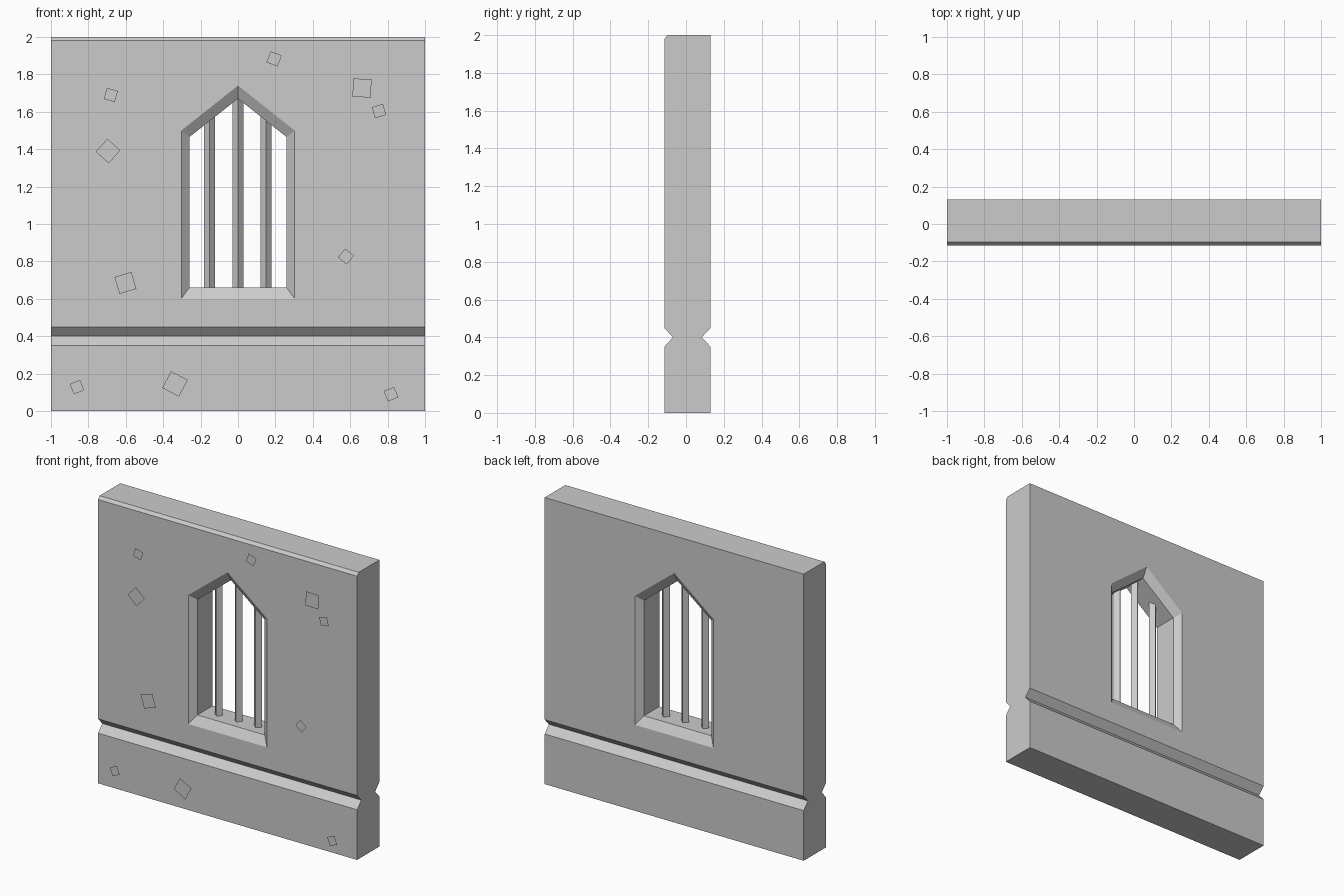
import bpy
import bmesh
import math

if "Cube" in bpy.data.objects:
    bpy.data.objects.remove(bpy.data.objects["Cube"])

FRONT, BACK = -0.115, 0.13
MID = (FRONT + BACK) / 2


def make_object(name, bm):
    bmesh.ops.recalc_face_normals(bm, faces=bm.faces)
    mesh = bpy.data.meshes.new(name)
    bm.to_mesh(mesh)
    bm.free()
    obj = bpy.data.objects.new(name, mesh)
    bpy.context.collection.objects.link(obj)
    return obj


def loft(name, rings):
    """Closed solid through a list of rings with equal point counts."""
    bm = bmesh.new()
    loops = [[bm.verts.new(p) for p in ring] for ring in rings]
    n = len(loops[0])
    for a, b in zip(loops, loops[1:]):
        for i in range(n):
            j = (i + 1) % n
            bm.faces.new((a[i], a[j], b[j], b[i]))
    bm.faces.new(loops[0])
    bm.faces.new(loops[-1])
    return make_object(name, bm)


# Wall: side profile with V grooves and a chamfered front top edge
profile = [(FRONT, 0), (BACK, 0), (BACK, 0.35), (BACK - 0.046, 0.40),
           (BACK, 0.45), (BACK, 2), (FRONT + 0.018, 2), (FRONT, 1.98),
           (FRONT, 0.45), (FRONT + 0.046, 0.40), (FRONT, 0.35)]
wall = loft("wall", [[(x, y, z) for y, z in profile] for x in (-1, 1)])


# Window opening: pointed arch, splayed on both faces
def arch(y, half, base, shoulder, apex):
    return [(-half, y, base), (half, y, base), (half, y, shoulder),
            (0, y, apex), (-half, y, shoulder)]


outer = (0.303, 0.60, 1.50, 1.74)
inner = (0.26, 0.66, 1.465, 1.67)
splay = 0.038
cutter = loft("window_cutter", [
    arch(FRONT - 0.1, *outer), arch(FRONT, *outer),
    arch(FRONT + splay, *inner), arch(BACK - splay, *inner),
    arch(BACK, *outer), arch(BACK + 0.1, *outer)])
cutter.hide_render = True

mod = wall.modifiers.new("window", 'BOOLEAN')
mod.operation = 'DIFFERENCE'
mod.solver = 'EXACT'
mod.object = cutter
bpy.context.view_layer.objects.active = wall
bpy.ops.object.modifier_apply(modifier=mod.name)
bpy.data.objects.remove(cutter)

# Window bars: square rods turned 45 degrees
r = 0.03
for name, x, top in (("bar_left", -0.153, 1.575), ("bar_middle", 0, 1.67),
                     ("bar_right", 0.15, 1.575)):
    loft(name, [[(x - r, MID, z), (x, MID - r, z), (x + r, MID, z), (x, MID + r, z)]
                for z in (0.655, top)])

# Flat stone chips floating just in front of the wall: x, z, side, angle
chips = [(-0.68, 1.69, 0.061, -16), (-0.695, 1.39, 0.093, -42),
         (0.193, 1.883, 0.063, -21), (0.663, 1.727, 0.098, -2),
         (0.754, 1.604, 0.061, 16), (0.577, 0.826, 0.061, -38),
         (-0.602, 0.685, 0.094, 17), (-0.337, 0.145, 0.101, -28),
         (-0.861, 0.128, 0.059, 23), (0.818, 0.09, 0.060, 22)]
for k, (x, z, side, angle) in enumerate(chips, 1):
    bm = bmesh.new()
    d = side / math.sqrt(2)
    corners = [math.radians(angle + 45 + 90 * i) for i in range(4)]
    face = bm.faces.new([bm.verts.new((x + d * math.cos(a), -0.13, z + d * math.sin(a)))
                         for a in corners])
    chip = make_object(f"stone_chip_{k}", bm)
    if chip.data.polygons[0].normal.y > 0:
        chip.data.flip_normals()
